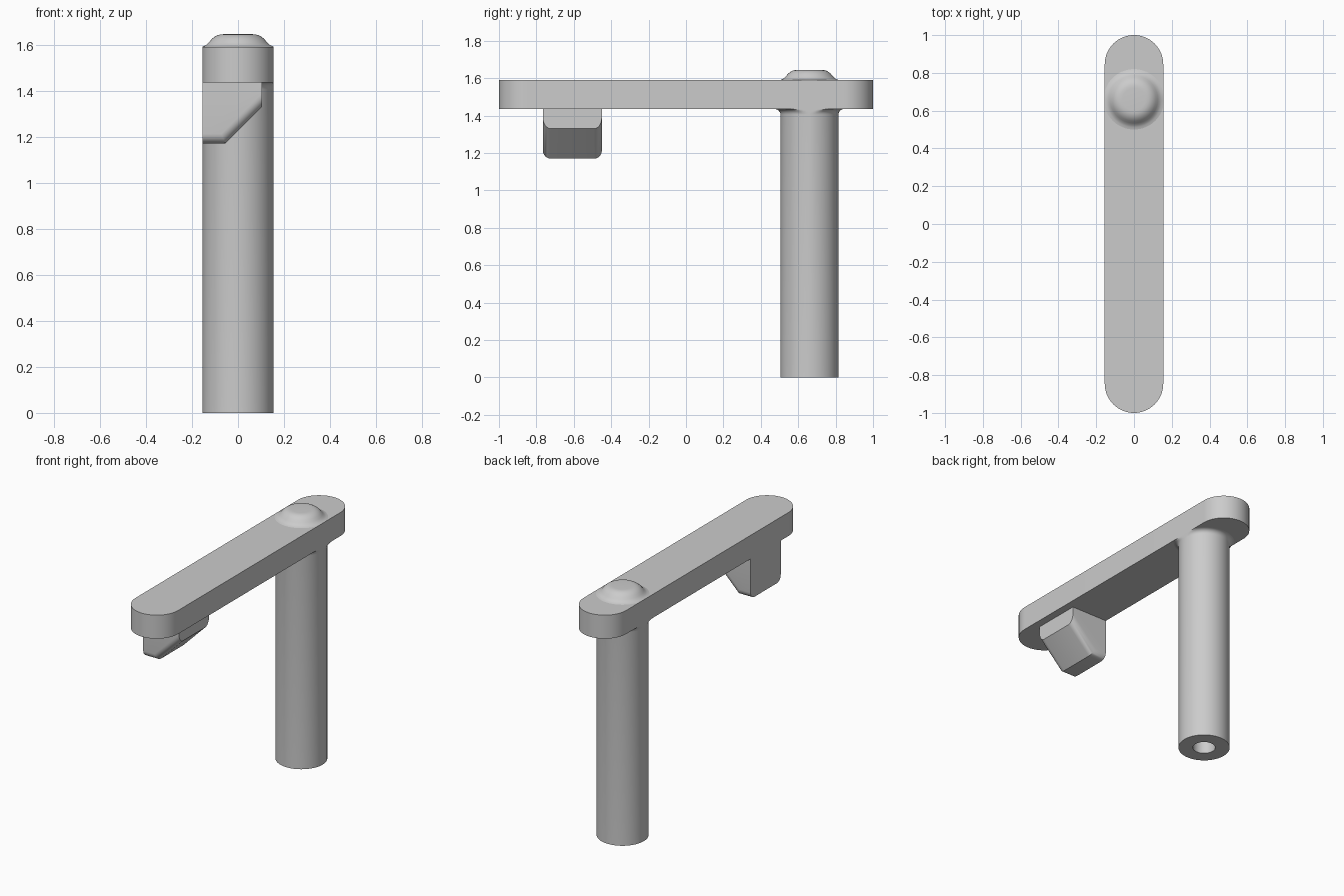
import bpy, bmesh, math

cube = bpy.data.objects.get("Cube")
if cube:
    bpy.data.objects.remove(cube, do_unlink=True)

R = 0.155            # half width of the arm and radius of the post
POST_Y = 0.66
ARM_LOW, ARM_TOP = 1.435, 1.59
SEG = 64

grey = bpy.data.materials.new("plain grey")
grey.use_nodes = True
colour = (0.6, 0.6, 0.6, 1)
grey.diffuse_color = colour
grey.node_tree.nodes["Principled BSDF"].inputs["Base Color"].default_value = colour


def finish(name, bm, angle=30):
    bmesh.ops.recalc_face_normals(bm, faces=bm.faces)
    mesh = bpy.data.meshes.new(name)
    bm.to_mesh(mesh)
    bm.free()
    mesh.materials.append(grey)
    obj = bpy.data.objects.new(name, mesh)
    bpy.context.collection.objects.link(obj)
    bpy.ops.object.select_all(action='DESELECT')
    obj.select_set(True)
    bpy.context.view_layer.objects.active = obj
    bpy.ops.object.shade_smooth_by_angle(angle=math.radians(angle))
    return obj


def extrude(bm, points, vector):
    face = bm.faces.new([bm.verts.new(p) for p in points])
    new = bmesh.ops.extrude_face_region(bm, geom=[face])["geom"]
    verts = [g for g in new if isinstance(g, bmesh.types.BMVert)]
    bmesh.ops.translate(bm, verts=verts, vec=vector)


def lathe(name, profile):
    """Spin (radius, height) points round the post axis, trimmed to the arm width."""
    bm = bmesh.new()
    verts = [bm.verts.new((r, 0, z)) for r, z in profile]
    edges = [bm.edges.new(pair) for pair in zip(verts, verts[1:])]
    bmesh.ops.spin(bm, geom=verts + edges, cent=(0, 0, 0), axis=(0, 0, 1),
                   angle=math.tau, steps=SEG, use_duplicate=False)
    bmesh.ops.remove_doubles(bm, verts=bm.verts, dist=0.0001)
    for v in bm.verts:
        v.co.x = max(-R, min(R, v.co.x))
        v.co.y += POST_Y
    return finish(name, bm, 40)


# Arm: a flat bar with round ends
bm = bmesh.new()
outline = []
for end in (1, -1):
    for i in range(SEG // 2 + 1):
        a = math.tau * i / SEG + (0 if end > 0 else math.pi)
        outline.append((R * math.cos(a), end * (1 - R) + R * math.sin(a), ARM_LOW))
extrude(bm, outline, (0, 0, ARM_TOP - ARM_LOW))
finish("arm", bm)

# Post: hollow foot, straight shaft, flared neck under the arm
f = 0.03
flare = [(R + f * (1 - math.cos(t)), ARM_LOW - f + f * math.sin(t))
         for t in (math.pi / 2 * i / 6 for i in range(7))]
lathe("post", [(0, 0.6), (0.068, 0.6), (0.068, 0), (R, 0)] + flare)

# Button: low boss over the post with a soft concave foot
lathe("button", [(0.16, ARM_TOP), (0.148, 1.593), (0.137, 1.599), (0.126, 1.61),
                 (0.115, 1.623), (0.103, 1.633), (0.09, 1.64), (0.076, 1.644),
                 (0.06, 1.645), (0, 1.645)])

# Hook: wedge under the front of the arm, lower side edges rounded
bm = bmesh.new()
front, back = -0.765, -0.45
section = [(-R, ARM_LOW), (-R, 1.17), (-0.055, 1.17), (0.105, 1.33), (0.105, ARM_LOW)]
extrude(bm, [(x, front, z) for x, z in section], (0, back - front, 0))
lower = [e for e in bm.edges
         if abs(e.verts[0].co.y - e.verts[1].co.y) < 0.001
         and abs(e.verts[0].co.x - e.verts[1].co.x) > 0.01
         and min(v.co.z for v in e.verts) < 1.3]
bmesh.ops.bevel(bm, geom=lower, offset=0.042, offset_type='OFFSET', segments=6,
                profile=0.5, affect='EDGES')
finish("hook", bm)
